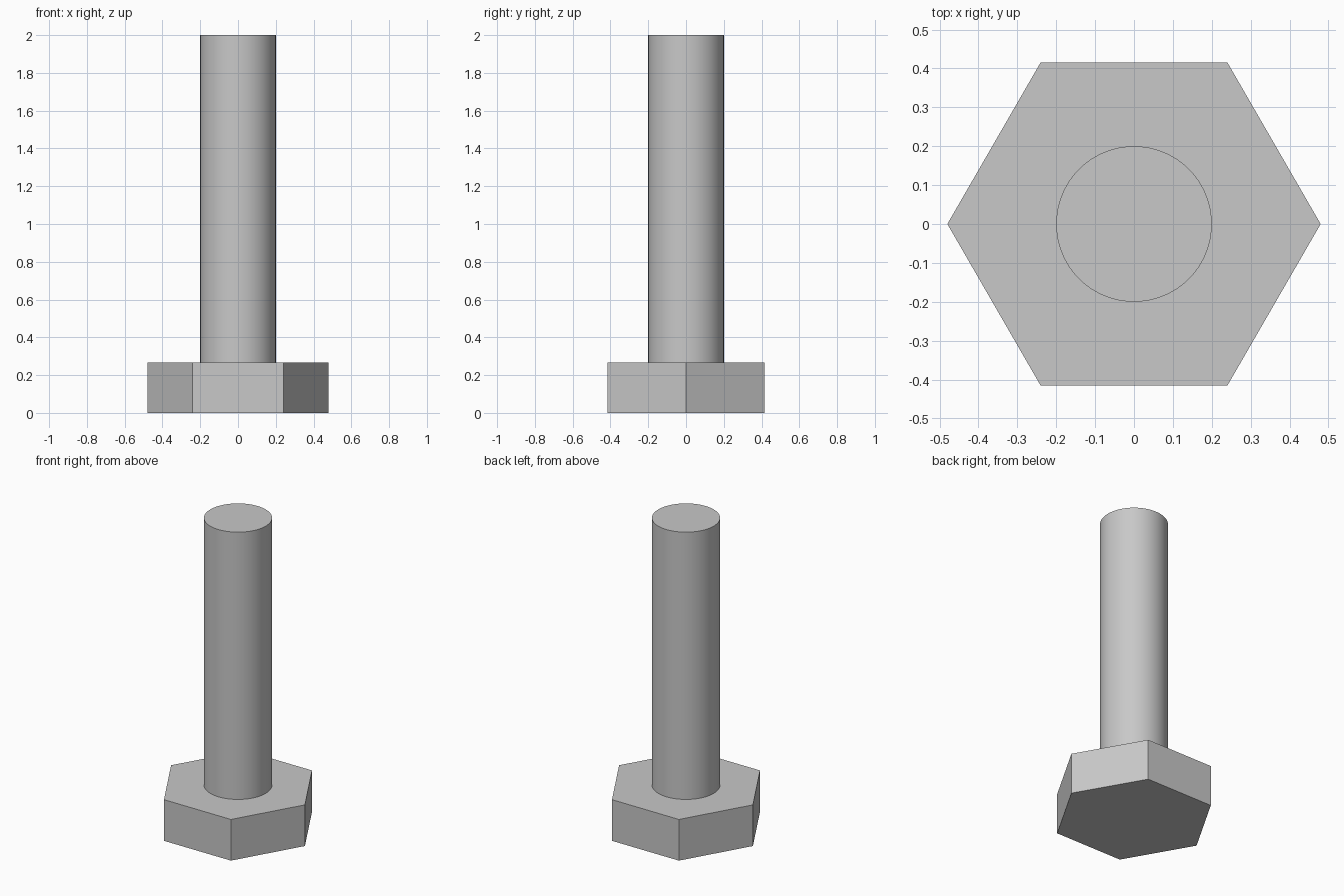
import bpy
import math

cube = bpy.data.objects.get("Cube")
if cube:
    bpy.data.objects.remove(cube, do_unlink=True)

HEAD_TOP = 0.267
TOTAL = 2.0

# Plain grey metal
GREY = (0.58, 0.58, 0.58, 1)
metal = bpy.data.materials.new("grey metal")
metal.use_nodes = True
metal.diffuse_color = GREY
metal.node_tree.nodes["Principled BSDF"].inputs["Base Color"].default_value = GREY


def prism(name, sides, radius, bottom, top, turn=0):
    """Upright prism with its axis on z."""
    bpy.ops.mesh.primitive_cylinder_add(
        vertices=sides, radius=radius, depth=top - bottom,
        location=(0, 0, (bottom + top) / 2), rotation=(0, 0, turn))
    obj = bpy.context.object
    obj.name = name
    obj.data.materials.append(metal)
    return obj


# Hexagonal head, with corners on the x axis
prism("hex_head", 6, 0.48, 0, HEAD_TOP, math.radians(30))

# Round shank standing on the head
prism("shank", 96, 0.2, HEAD_TOP, TOTAL)
bpy.ops.object.shade_smooth_by_angle(angle=math.radians(30))
